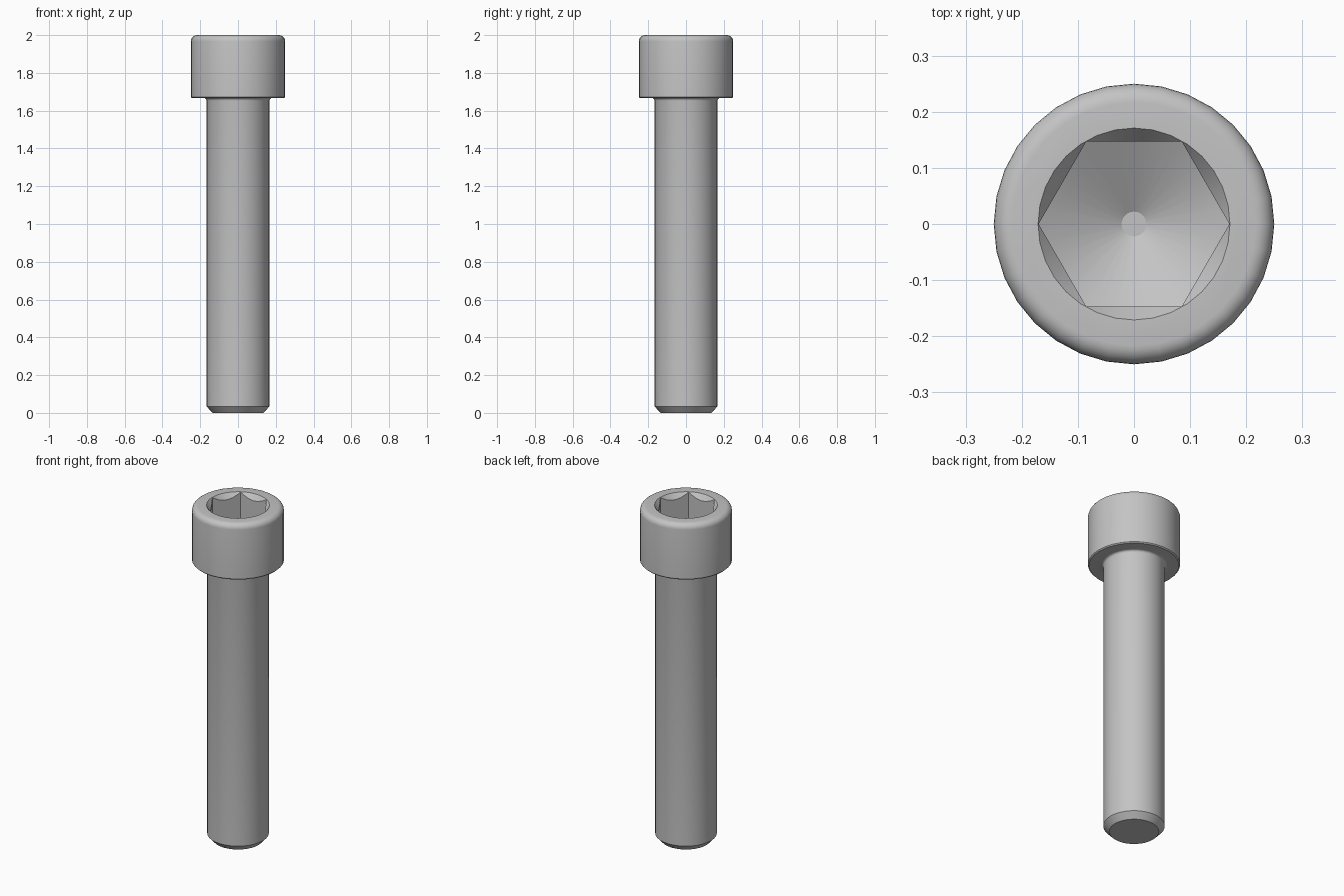
import bpy, bmesh, math

default = bpy.data.objects.get("Cube")
if default:
    bpy.data.objects.remove(default, do_unlink=True)

SEGMENTS = 32
HEAD_R, HEAD_Z, TOP = 0.25, 1.667, 2.0
SHANK_R, TIP_R = 0.167, 0.135
SOCKET_R = 0.17

steel = bpy.data.materials.new("grey steel")
steel.use_nodes = True
colour = (0.55, 0.55, 0.55, 1)
steel.diffuse_color = colour
steel.node_tree.nodes["Principled BSDF"].inputs["Base Color"].default_value = colour


def lathe(name, profile, sides=SEGMENTS):
    """Solid of revolution from (radius, height) points, listed bottom to top."""
    bm = bmesh.new()
    rings = [[bm.verts.new((r * math.cos(math.tau * i / sides),
                            r * math.sin(math.tau * i / sides), z))
              for i in range(sides)] for r, z in profile]
    for low, high in zip(rings, rings[1:]):
        for i in range(sides):
            j = (i + 1) % sides
            bm.faces.new((low[i], low[j], high[j], high[i]))
    bm.faces.new(rings[0][::-1])
    bm.faces.new(rings[-1])
    bmesh.ops.recalc_face_normals(bm, faces=bm.faces)
    mesh = bpy.data.meshes.new(name)
    bm.to_mesh(mesh)
    bm.free()
    mesh.materials.append(steel)
    obj = bpy.data.objects.new(name, mesh)
    bpy.context.collection.objects.link(obj)
    return obj


def boolean(target, tool, operation):
    """Apply a boolean and discard its tool."""
    bpy.context.view_layer.objects.active = target
    mod = target.modifiers.new(operation.title(), "BOOLEAN")
    mod.operation, mod.object, mod.solver = operation, tool, "EXACT"
    bpy.ops.object.modifier_apply(modifier=mod.name)
    bpy.data.objects.remove(tool, do_unlink=True)


def arc(r, z, radius, start, end, steps):
    """Quarter-round profile points around centre (r, z)."""
    angles = [math.radians(start + (end - start) * k / steps) for k in range(steps + 1)]
    return [(r + radius * math.cos(a), z + radius * math.sin(a)) for a in angles]


# Bolt body: chamfered tip, shank, neck fillet, and head with a rounded rim
neck, rim, edge = 0.014, 0.033, 0.006
profile = [(TIP_R, 0), (SHANK_R, 0.035)]
profile += arc(SHANK_R + neck, HEAD_Z - neck, neck, 180, 90, 4)
profile += [(HEAD_R - edge, HEAD_Z), (HEAD_R, HEAD_Z + edge)]
profile += arc(HEAD_R - rim, TOP - rim, rim, 0, 90, 6)
bolt = lathe("socket_head_bolt", profile)

# Hexagonal socket with a drilled conical floor
socket = lathe("socket_cutter", [(SOCKET_R, 1.6), (SOCKET_R, 2.1)], 6)
drill = lathe("drill_cutter", [(0.022, 1.75), (0.22, 1.865), (0.22, 2.2)])
boolean(socket, drill, "INTERSECT")
boolean(bolt, socket, "DIFFERENCE")

# Countersunk mouth of the socket
countersink = lathe("countersink_cutter", [(0.111, 1.92), (0.171, TOP), (0.186, 2.02)])
boolean(bolt, countersink, "DIFFERENCE")

bpy.ops.object.select_all(action="DESELECT")
bolt.select_set(True)
bpy.context.view_layer.objects.active = bolt
bpy.ops.object.shade_smooth_by_angle(angle=math.radians(30))
